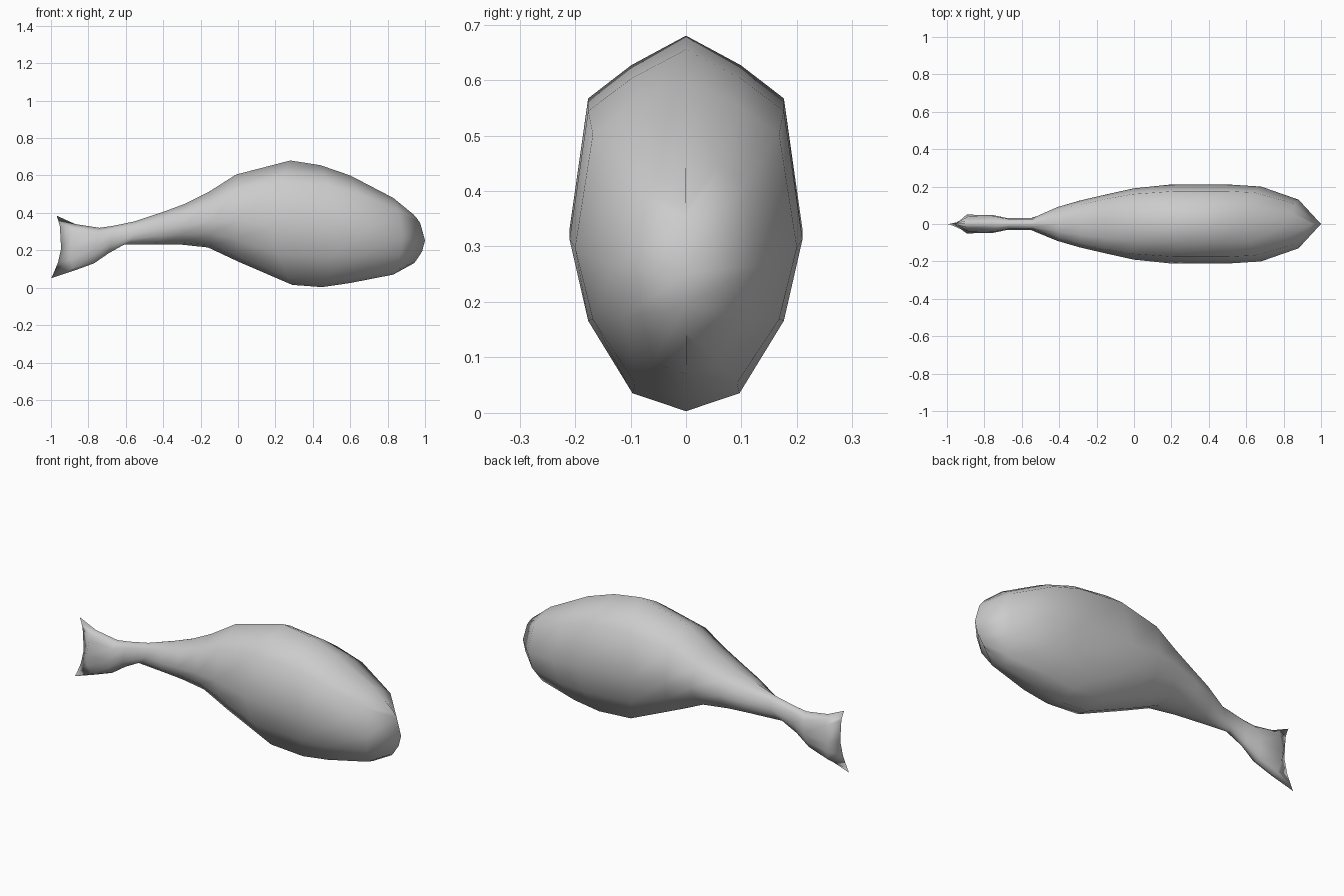
import bpy, bmesh
from mathutils import Vector

cube = bpy.data.objects.get("Cube")
if cube:
    bpy.data.objects.remove(cube, do_unlink=True)

skin = bpy.data.materials.new("plain grey")
skin.use_nodes = True
grey = (0.6, 0.6, 0.6, 1)
skin.diffuse_color = grey
skin.node_tree.nodes["Principled BSDF"].inputs["Base Color"].default_value = grey

# Half cross-section from back ridge to belly ridge: (side, height), both -1..1
HALF = [(0, 1), (.47, .84), (.84, .66), (1, -.05), (.84, -.5), (.46, -.9), (0, -1)]
SECTION = HALF + [(-u, v) for u, v in HALF[-2:0:-1]]

# Rings tail to snout: back x, back z, belly x, belly z, half width, forward bulge
RINGS = [
    (-.97, .385, -1, .05, 0, .04),
    (-.87, .34, -.88, .09, .05, -.02),
    (-.74, .32, -.77, .13, .048, 0),
    (-.67, .33, -.69, .185, .032, 0),
    (-.55, .355, -.61, .23, .032, .04),
    (-.4, .405, -.42, .232, .09, 0),
    (-.28, .45, -.3, .23, .125, 0),
    (-.16, .51, -.16, .215, .16, .02),
    (-.01, .605, 0, .14, .19, 0),
    (.28, .68, .29, .015, .21, -.1),
    (.44, .655, .45, .003, .21, .08),
    (.6, .6, .6, .025, .2, .08),
    (.83, .48, .83, .07, .13, .05),
    (.94, .39, .94, .13, 0, .06),
]


def ring_points(back_x, back_z, belly_x, belly_z, width, bulge):
    back, belly = Vector((back_x, 0, back_z)), Vector((belly_x, 0, belly_z))
    for u, v in SECTION:
        p = belly.lerp(back, (v + 1) / 2)
        yield p + Vector((bulge * (1 - v * v), u * width, 0))


# Fish body and tail lofted as one skin; end rings close into thin edges
bm = bmesh.new()
rings = [[bm.verts.new(p) for p in ring_points(*r)] for r in RINGS]
count = len(SECTION)
for a, b in zip(rings, rings[1:]):
    for i in range(count):
        j = (i + 1) % count
        bm.faces.new((a[i], a[j], b[j], b[i]))
bmesh.ops.remove_doubles(bm, verts=bm.verts, dist=0.0005)
bmesh.ops.recalc_face_normals(bm, faces=bm.faces)
for face in bm.faces:
    face.smooth = True

mesh = bpy.data.meshes.new("fish_body")
bm.to_mesh(mesh)
bm.free()
mesh.materials.append(skin)
fish = bpy.data.objects.new("fish_body", mesh)
bpy.context.collection.objects.link(fish)
